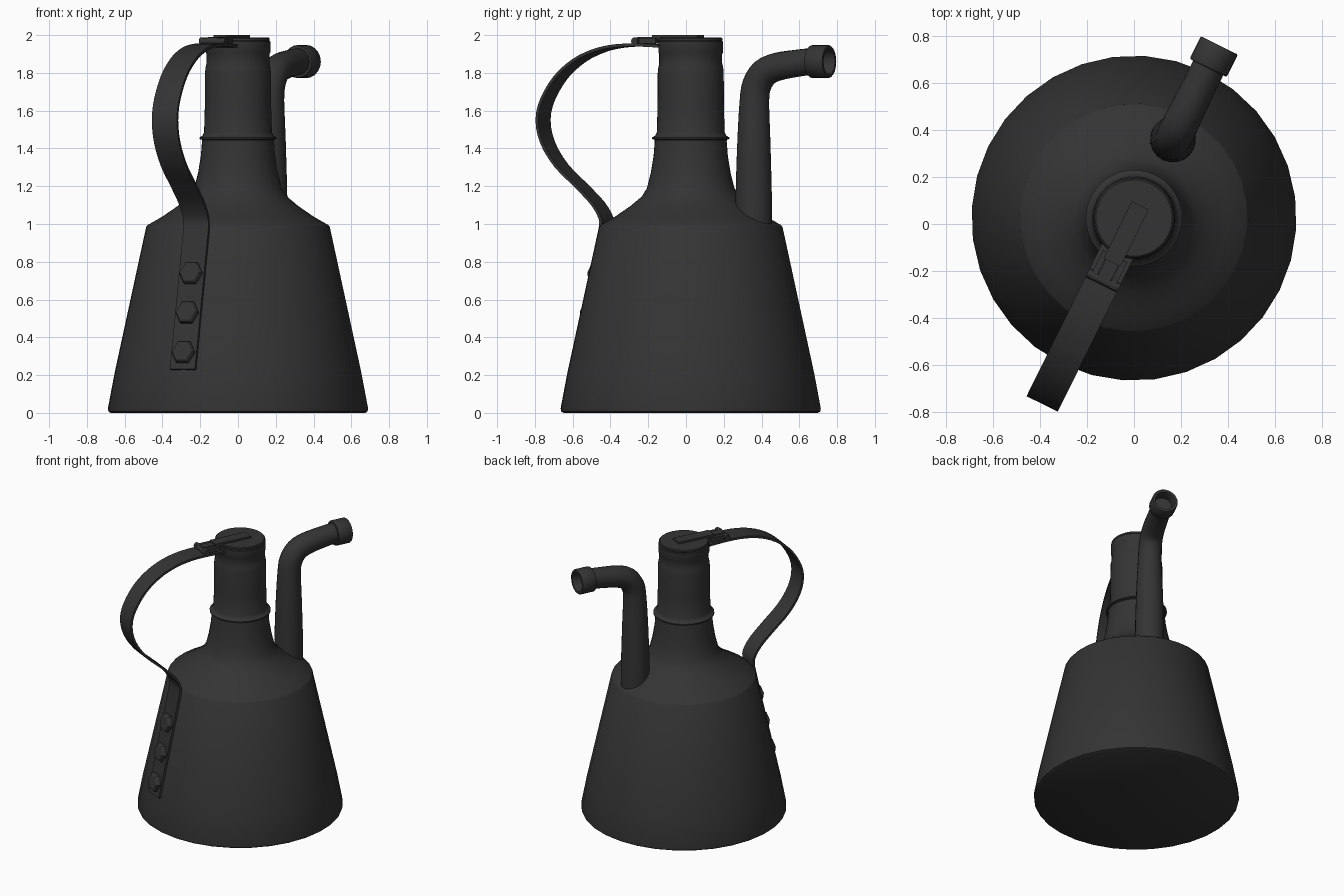
import bpy, bmesh, math
from mathutils import Matrix, Vector

if "Cube" in bpy.data.objects:
    bpy.data.objects.remove(bpy.data.objects["Cube"])

# Local frame: +X runs towards the spout, -X towards the handle
FRAME = Matrix.Translation((0, 0.025, 0)) @ Matrix.Rotation(math.radians(63.7), 4, 'Z')

iron = bpy.data.materials.new("dark_iron")
iron.diffuse_color = (0.034, 0.034, 0.034, 1)
iron.use_nodes = True
iron.node_tree.nodes["Principled BSDF"].inputs["Base Color"].default_value = iron.diffuse_color


def finish(bm, name, angle=35):
    bmesh.ops.recalc_face_normals(bm, faces=bm.faces)
    me = bpy.data.meshes.new(name)
    bm.to_mesh(me)
    bm.free()
    me.materials.append(iron)
    me.shade_smooth()
    me.set_sharp_from_angle(angle=math.radians(angle))
    ob = bpy.data.objects.new(name, me)
    bpy.context.collection.objects.link(ob)
    ob.matrix_world = FRAME
    return ob


def skin(bm, rings, caps=True):
    """Bridge rings of points into a tube."""
    vs = [[bm.verts.new(p) for p in r] for r in rings]
    n = len(vs[0])
    for a, b in zip(vs, vs[1:]):
        for i in range(n):
            j = (i + 1) % n
            bm.faces.new((a[i], a[j], b[j], b[i]))
    if caps:
        bm.faces.new(vs[0][::-1])
        bm.faces.new(vs[-1])


def lathe(name, profile, n=32, mat=Matrix(), angle=35):
    bm = bmesh.new()
    skin(bm, [[mat @ Vector((r * math.cos(2 * math.pi * i / n), r * math.sin(2 * math.pi * i / n), z))
               for i in range(n)] for r, z in profile])
    return finish(bm, name, angle)


def smooth_path(pts, steps=3):
    """Catmull-Rom interpolation of tuples."""
    pts = [Vector(p) for p in pts]
    p = [2 * pts[0] - pts[1]] + pts + [2 * pts[-1] - pts[-2]]
    out = []
    for i in range(1, len(p) - 2):
        for k in range(steps):
            t = k / steps
            out.append(0.5 * (2 * p[i] + (p[i + 1] - p[i - 1]) * t
                              + (2 * p[i - 1] - 5 * p[i] + 4 * p[i + 1] - p[i + 2]) * t * t
                              + (3 * p[i] - p[i - 1] - 3 * p[i + 1] + p[i + 2]) * t ** 3))
    return out + [pts[-1]]


def sweep(name, path, section):
    """Sweep section(point) -> [(side, normal)] along an XZ path."""
    bm = bmesh.new()
    rings = []
    for i, p in enumerate(path):
        d = path[min(i + 1, len(path) - 1)] - path[max(i - 1, 0)]
        t = Vector((d[0], 0, d[1])).normalized()
        nrm = Vector((-t.z, 0, t.x))
        c = Vector((p[0], 0, p[1]))
        rings.append([c + Vector((0, a, 0)) + nrm * b for a, b in section(p)])
    skin(bm, rings)
    return finish(bm, name)


def box(name, x0, x1, width, z0, z1, y=0):
    bm = bmesh.new()
    m = Matrix.Translation(((x0 + x1) / 2, y, (z0 + z1) / 2)) @ Matrix.Diagonal((x1 - x0, width, z1 - z0, 1))
    bmesh.ops.create_cube(bm, size=1, matrix=m)
    return finish(bm, name)


# Conical body with shoulder
lathe("body", [(0.675, 0), (0.688, 0.008), (0.69, 0.025), (0.655, 0.21), (0.487, 0.985), (0.478, 0.995),
               (0.40, 1.04), (0.32, 1.095), (0.26, 1.145), (0.232, 1.19), (0.212, 1.27),
               (0.197, 1.36), (0.19, 1.45)])

# Neck with collar and rolled rim
lathe("neck", [(0.19, 1.43), (0.192, 1.446), (0.205, 1.45), (0.205, 1.458), (0.188, 1.468), (0.18, 1.485),
               (0.176, 1.62), (0.175, 1.80), (0.172, 1.83), (0.167, 1.85), (0.167, 1.90),
               (0.172, 1.91), (0.172, 1.965), (0.165, 1.972)])

# Lid with its strap and hinge
lathe("lid", [(0.165, 1.968), (0.168, 1.972), (0.168, 1.982), (0.162, 1.987)])
box("lid_strap", -0.21, 0.06, 0.08, 1.975, 2.0)
for side, y in (("left", 0.045), ("right", -0.045)):
    box("hinge_arm_" + side, -0.31, -0.18, 0.025, 1.955, 1.985, y)
box("hinge_tongue", -0.30, -0.2, 0.06, 1.965, 1.99)
lathe("hinge_pin", [(0.02, -0.075), (0.02, 0.075)], 12,
      Matrix.Translation((-0.295, 0, 1.968)) @ Matrix.Rotation(math.pi / 2, 4, 'X'))

# Flat strap handle, running down the body wall
W, T = 0.074, 0.008
handle = smooth_path([(-0.15, 1.942), (-0.31, 1.948), (-0.44, 1.94), (-0.55, 1.915), (-0.66, 1.865),
                      (-0.765, 1.78), (-0.845, 1.66), (-0.872, 1.55), (-0.845, 1.43), (-0.765, 1.31),
                      (-0.65, 1.205), (-0.55, 1.11), (-0.50, 1.03), (-0.497, 0.97)])
handle += [Vector((-0.657, 0.23))]
sweep("handle", handle, lambda p: [(-W, -T), (W, -T), (W, T), (-W, T)])

# Three hex bolts, square to the sloping wall
tilt = math.atan2(0.17, 0.78)
for i, z in enumerate((0.735, 0.527, 0.317)):
    r = 0.655 - (z - 0.21) * 0.17 / 0.775
    m = Matrix.Translation((-r, 0, z)) @ Matrix.Rotation(-math.pi / 2 + tilt, 4, 'Y') @ Matrix.Rotation(math.pi / 2, 4, 'Z')
    lathe("bolt_%d" % (i + 1), [(0.066, -0.01), (0.066, 0.028), (0.058, 0.042), (0.05, 0.046)], 6, m, 25)

# Bent spout (x, z, radius)
spout = smooth_path([(0.372, 0.92, 0.098), (0.372, 1.15, 0.097), (0.373, 1.45, 0.088), (0.376, 1.65, 0.079),
                     (0.39, 1.735, 0.078), (0.435, 1.80, 0.077), (0.51, 1.832, 0.075),
                     (0.62, 1.85, 0.072), (0.69, 1.858, 0.071), (0.735, 1.86, 0.071)], 3)
sweep("spout", spout, lambda p: [(p[2] * math.cos(a * math.pi / 10), p[2] * math.sin(a * math.pi / 10))
                                 for a in range(20)])

# Hollow nozzle ring on the spout tip
lathe("nozzle", [(0.066, 0.71), (0.084, 0.712), (0.088, 0.72), (0.088, 0.812), (0.084, 0.818),
                 (0.068, 0.818), (0.065, 0.812), (0.065, 0.738)], 20,
      Matrix.Translation((0, 0, 1.86)) @ Matrix.Rotation(math.pi / 2, 4, 'Y'))
